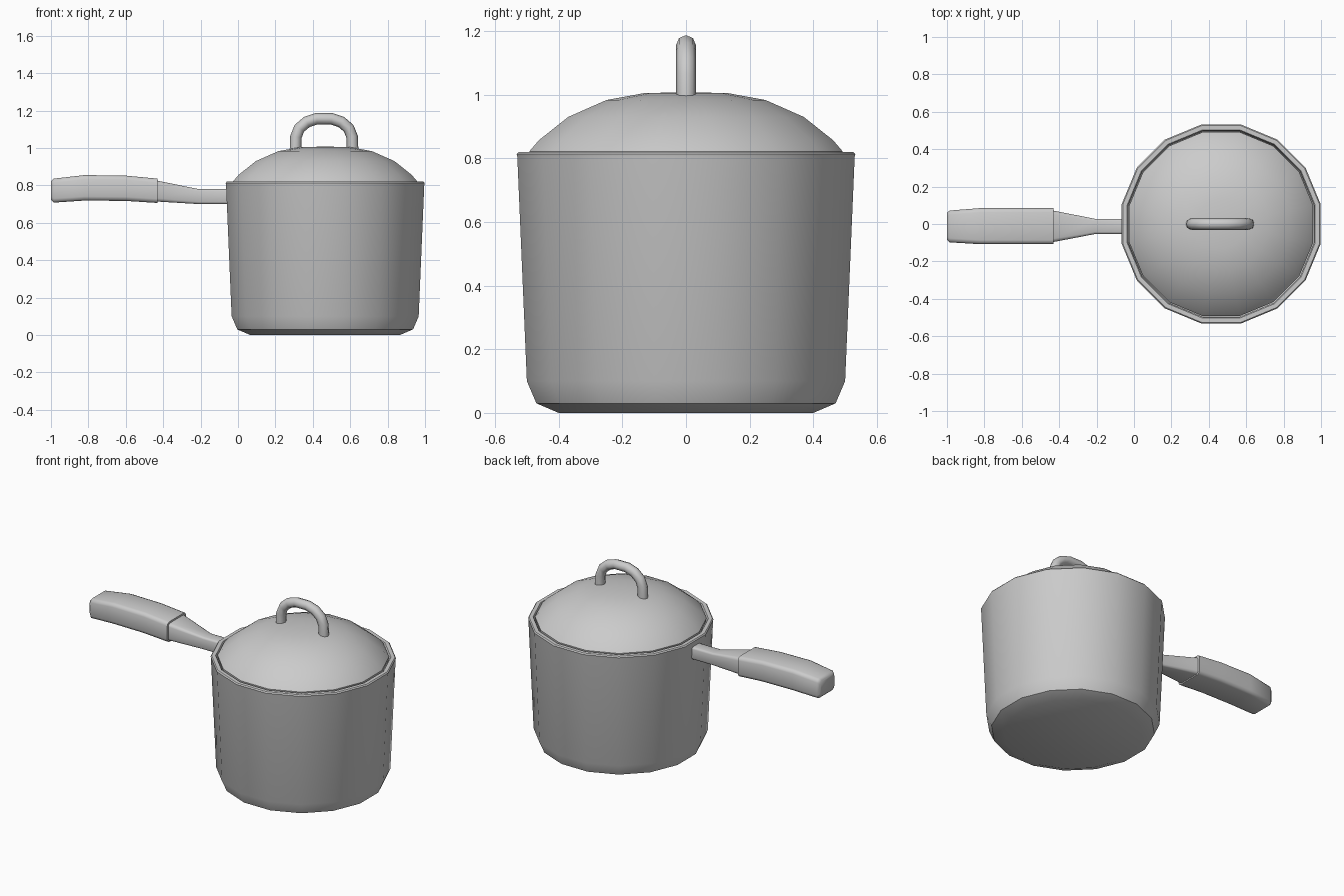
import bpy, bmesh, math
from mathutils import Vector

if "Cube" in bpy.data.objects:
    bpy.data.objects.remove(bpy.data.objects["Cube"])

CX = 0.466   # pot axis
SIDES = 16


def loft(name, rings, angle=40):
    """Skin a list of equal-length point rings and cap both ends."""
    bm = bmesh.new()
    loops = [[bm.verts.new(p) for p in ring] for ring in rings]
    n = len(loops[0])
    for a, b in zip(loops, loops[1:]):
        for i in range(n):
            j = (i + 1) % n
            bm.faces.new((a[i], a[j], b[j], b[i]))
    bm.faces.new(loops[0][::-1])
    bm.faces.new(loops[-1])
    bmesh.ops.recalc_face_normals(bm, faces=bm.faces)
    mesh = bpy.data.meshes.new(name)
    bm.to_mesh(mesh)
    bm.free()
    obj = bpy.data.objects.new(name, mesh)
    bpy.context.collection.objects.link(obj)
    bpy.ops.object.select_all(action='DESELECT')
    bpy.context.view_layer.objects.active = obj
    obj.select_set(True)
    bpy.ops.object.shade_smooth_by_angle(angle=math.radians(angle))
    return obj


def circle(r, z):
    # r is the silhouette half-width, so scale to the polygon's corner radius
    r /= math.cos(math.pi / SIDES)
    angs = [2 * math.pi * (i + 0.5) / SIDES for i in range(SIDES)]
    return [(CX + r * math.cos(a), r * math.sin(a), z) for a in angs]


def section(x, y0, y1, z0, z1, c):
    """Rounded rectangle across the handle at x."""
    pts = []
    for k, (y, z) in enumerate([(y1 - c, z1 - c), (y0 + c, z1 - c),
                                (y0 + c, z0 + c), (y1 - c, z0 + c)]):
        for t in (0, 45, 90):
            a = math.radians(k * 90 + t)
            pts.append((x, y + c * math.cos(a), z + c * math.sin(a)))
    return pts


# Pot: outer wall, rim and inner wall
loft("pot_body", [circle(r, z) for r, z in [
    (0.40, 0), (0.47, 0.03), (0.50, 0.10), (0.53, 0.805), (0.532, 0.813),
    (0.526, 0.82), (0.503, 0.82), (0.497, 0.81), (0.475, 0.10), (0.39, 0.03)]])

# Domed lid
loft("lid", [circle(r, z) for r, z in [
    (0.45, 0.795), (0.49, 0.80), (0.492, 0.822), (0.462, 0.857), (0.37, 0.93),
    (0.25, 0.983), (0.13, 1.005), (0.02, 1.007)]])

# Loop on the lid
path = [Vector(p) for p in [(0.307, 0, 0.98), (0.31, 0, 1.06), (0.328, 0, 1.105),
        (0.368, 0, 1.139), (0.42, 0, 1.156)]]
path += [Vector((0.92 - p.x, 0, p.z)) for p in reversed(path)]
rings = []
for i, p in enumerate(path):
    t = (path[min(i + 1, len(path) - 1)] - path[max(i - 1, 0)]).normalized()
    side = t.cross(Vector((0, 1, 0)))
    rings.append([p + 0.031 * (math.cos(a) * side + math.sin(a) * Vector((0, 1, 0)))
                  for a in [2 * math.pi * k / 8 for k in range(8)]])
loft("lid_loop", rings, 50)

# Metal shank flaring out from the pot
loft("handle_shank", [section(*s) for s in [
    (-0.04, -0.054, 0.028, 0.70, 0.78, 0.012),
    (-0.21, -0.054, 0.028, 0.70, 0.78, 0.012),
    (-0.44, -0.098, 0.073, 0.714, 0.827, 0.018)]], 50)

# Thick grip with a rounded end
loft("handle_grip", [section(*s) for s in [
    (-0.43, -0.108, 0.085, 0.706, 0.836, 0.022),
    (-0.60, -0.108, 0.085, 0.717, 0.852, 0.022),
    (-0.82, -0.108, 0.085, 0.719, 0.855, 0.022),
    (-0.985, -0.098, 0.072, 0.708, 0.836, 0.022),
    (-1.0, -0.085, 0.06, 0.722, 0.822, 0.02)]], 50)
